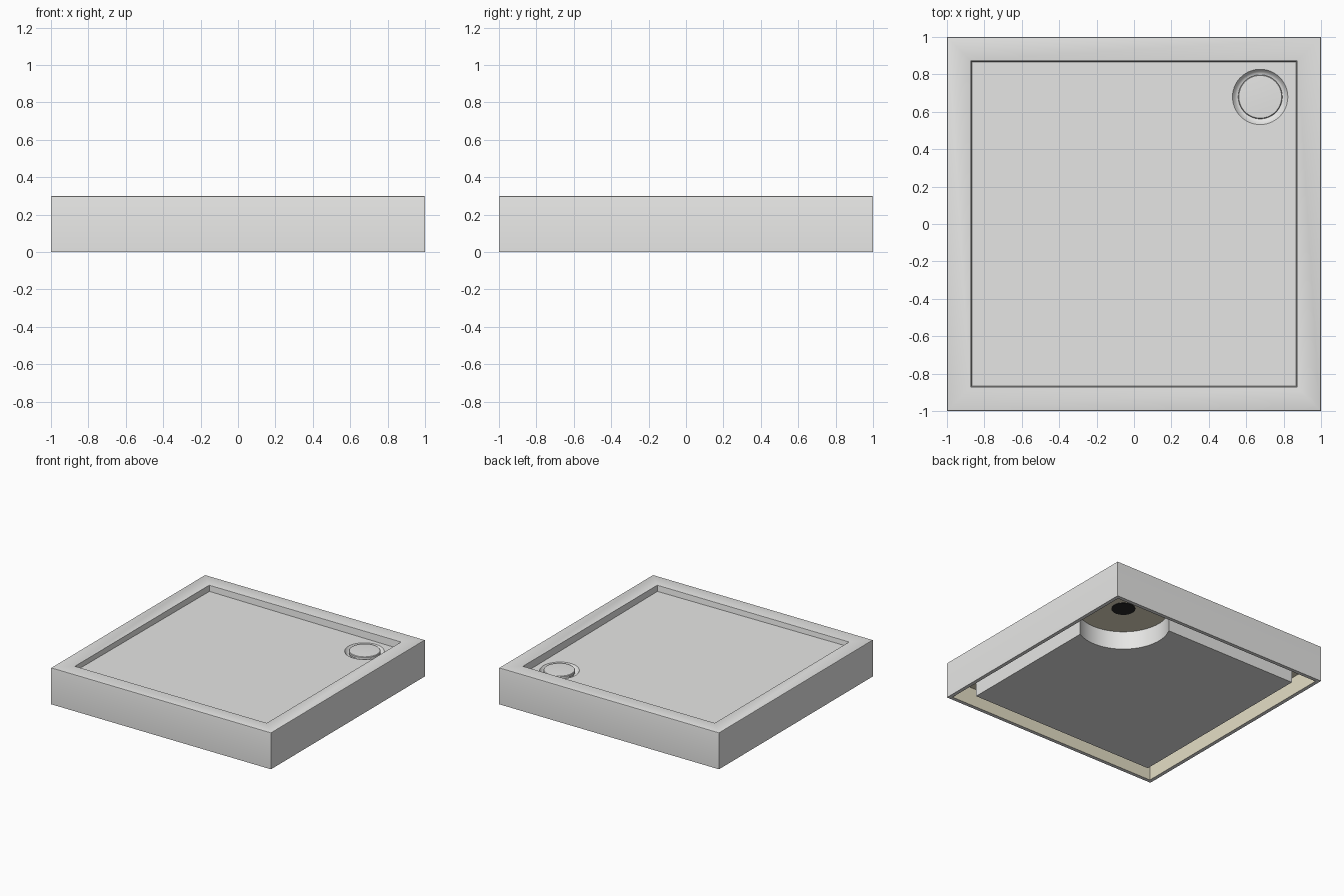
import bpy, bmesh, math

cube = bpy.data.objects.get("Cube")
if cube:
    bpy.data.objects.remove(cube, do_unlink=True)

DRAIN = (0.675, 0.68)
CEILING = 0.15


def material(name, color):
    mat = bpy.data.materials.new(name)
    mat.use_nodes = True
    mat.diffuse_color = (*color, 1)
    bsdf = next(n for n in mat.node_tree.nodes if n.type == 'BSDF_PRINCIPLED')
    bsdf.inputs["Base Color"].default_value = (*color, 1)
    return mat


white = material("white_acrylic", (0.79, 0.79, 0.78))
beige = material("beige_underside", (0.78, 0.73, 0.56))
black = material("black_outlet", (0.02, 0.02, 0.02))


def finish(name, bm, *mats):
    bmesh.ops.recalc_face_normals(bm, faces=bm.faces)
    mesh = bpy.data.meshes.new(name)
    bm.to_mesh(mesh)
    bm.free()
    for m in mats:
        mesh.materials.append(m)
    obj = bpy.data.objects.new(name, mesh)
    bpy.context.collection.objects.link(obj)
    return obj


def loft(name, sections, sides, mats, center=(0, 0), height=lambda x, y, z: z):
    """Stack regular rings of (radius, z) and cap both ends."""
    bm = bmesh.new()
    rings = []
    scale = math.sqrt(2) if sides == 4 else 1
    for r, z in sections:
        ring = []
        for i in range(sides):
            a = math.tau * (i + 0.5) / sides
            x = center[0] + r * scale * math.cos(a)
            y = center[1] + r * scale * math.sin(a)
            ring.append(bm.verts.new((x, y, height(x, y, z))))
        rings.append(ring)
    for a, b in zip(rings, rings[1:]):
        for i in range(sides):
            j = (i + 1) % sides
            bm.faces.new((a[i], a[j], b[j], b[i]))
    bm.faces.new(rings[0][::-1])
    bm.faces.new(rings[-1])
    return finish(name, bm, *mats)


def cut(obj, cutter):
    mod = obj.modifiers.new("cut", 'BOOLEAN')
    mod.operation = 'DIFFERENCE'
    mod.solver = 'EXACT'
    mod.object = cutter
    bpy.context.view_layer.objects.active = obj
    bpy.ops.object.modifier_apply(modifier=mod.name)
    bpy.data.objects.remove(cutter, do_unlink=True)


def smooth(obj):
    bpy.ops.object.select_all(action='DESELECT')
    obj.select_set(True)
    bpy.context.view_layer.objects.active = obj
    bpy.ops.object.shade_smooth_by_angle(angle=math.radians(35))


def fall(x, y, z):
    # Only the sunken floor slopes toward the drain corner
    return z - 0.006 * (x + y) if 0.24 < z < 0.26 else z


# Tray shell: hollow underside, outer wall, rounded rim and sloping floor
tray = loft("tray", [(0.97, CEILING), (0.97, 0), (1, 0), (1, 0.292), (0.998, 0.298),
                     (0.992, 0.3), (0.877, 0.3), (0.872, 0.297), (0.866, 0.25)],
            4, (white, beige), height=fall)

# Dished seat around the drain
cut(tray, loft("seat_cutter", [(0.122, 0.215), (0.135, 0.223), (0.15, 0.245), (0.152, 0.28)],
               64, (white,), DRAIN))

# The hidden inner faces of the shell are beige
for f in tray.data.polygons:
    c = f.center
    inner_wall = abs(f.normal.z) < 0.1 and 0.96 < max(abs(c.x), abs(c.y)) < 0.98
    ceiling = f.normal.z < -0.5 and c.z > 0.1
    f.material_index = int(inner_wall or ceiling)
smooth(tray)

# Support block under the floor with a round recess for the waste
block = loft("support_block", [(0.844, 0), (0.844, CEILING + 0.005)], 4, (white,))
cut(block, loft("recess_cutter", [(0.35, -0.1), (0.35, 0.3)], 64, (white,), DRAIN))
smooth(block)

# Waste outlet seen from below
outlet = loft("waste_outlet", [(0.09, CEILING - 0.003), (0.09, CEILING + 0.004)],
              48, (black,), DRAIN)
smooth(outlet)

# Drain cover
cover = loft("drain_cover", [(0.11, 0.21), (0.11, 0.228), (0.118, 0.23), (0.118, 0.245),
                             (0.114, 0.249), (0.07, 0.251), (0.02, 0.252)],
             64, (white,), DRAIN)
smooth(cover)
